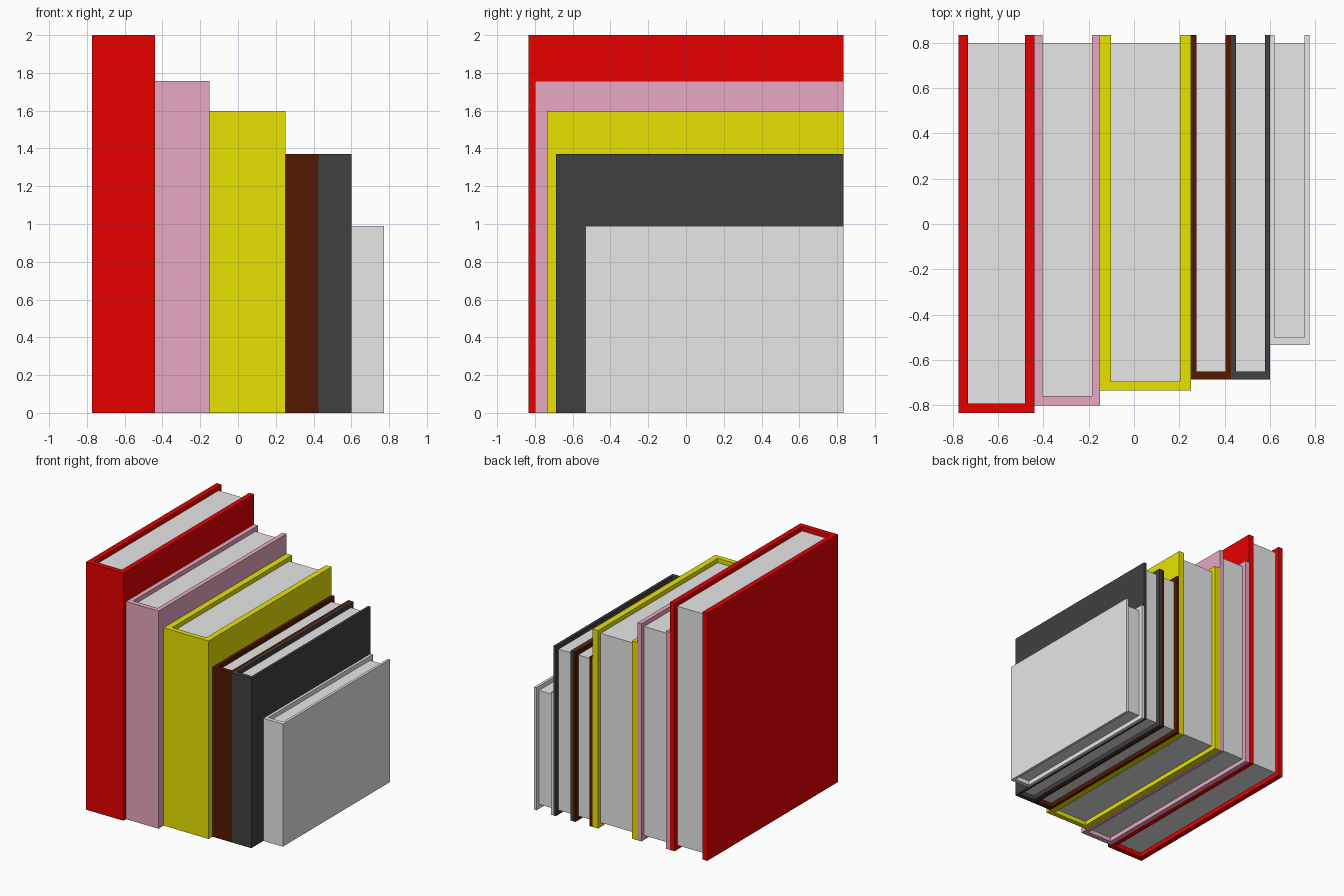
import bpy, bmesh

if "Cube" in bpy.data.objects:
    bpy.data.objects.remove(bpy.data.objects["Cube"])

def material(name, rgb):
    m = bpy.data.materials.new(name)
    m.diffuse_color = (*rgb, 1)
    m.use_nodes = True
    m.node_tree.nodes["Principled BSDF"].inputs["Base Color"].default_value = m.diffuse_color
    return m

def make_object(name, bm, mat):
    bmesh.ops.recalc_face_normals(bm, faces=bm.faces)
    mesh = bpy.data.meshes.new(name)
    bm.to_mesh(mesh)
    bm.free()
    mesh.materials.append(mat)
    bpy.context.collection.objects.link(bpy.data.objects.new(name, mesh))

def extrude_outline(name, points, z0, z1, mat):
    """Extrude a plan outline (x, y) from z0 up to z1."""
    bm = bmesh.new()
    face = bm.faces.new([bm.verts.new((x, y, z0)) for x, y in points])
    # keep the bottom cap: duplicate it before extruding upward
    ext = bmesh.ops.extrude_face_region(bm, geom=[face], use_keep_orig=True)
    verts = [g for g in ext["geom"] if isinstance(g, bmesh.types.BMVert)]
    bmesh.ops.translate(bm, verts=verts, vec=(0, 0, z1 - z0))
    make_object(name, bm, mat)

paper = material("paper_grey", (0.8, 0.8, 0.8))
BACK = 0.834      # open edge shared by all books
INSET = 0.035     # pages sit this far inside the cover edges

# name, x left, x right, spine y, height, board thickness, spine thickness, colour
books = [
    ("red", -0.774, -0.44, -0.834, 2.0, 0.042, 0.042, (0.8, 0.0, 0.0)),
    ("pink", -0.44, -0.15, -0.8, 1.757, 0.036, 0.04, (0.8, 0.397, 0.539)),
    ("yellow", -0.15, 0.252, -0.735, 1.598, 0.049, 0.04, (0.8, 0.776, 0.0)),
    ("brown", 0.252, 0.427, -0.687, 1.37, 0.024, 0.037, (0.087, 0.0097, 0.0)),
    ("charcoal", 0.427, 0.60, -0.687, 1.37, 0.022, 0.037, (0.052, 0.052, 0.052)),
    ("light_grey", 0.60, 0.774, -0.533, 0.99, 0.021, 0.033, None),
]

for name, x0, x1, y0, h, t, s, rgb in books:
    mat = material(name + "_cover", rgb) if rgb else paper
    # U-shaped cover: two boards and a spine
    a, b, c = x0 + t, x1 - t, y0 + s
    extrude_outline(name + "_book_cover",
                    [(x0, BACK), (x0, y0), (x1, y0), (x1, BACK),
                     (b, BACK), (b, c), (a, c), (a, BACK)], 0, h, mat)
    # Page block
    e = BACK - INSET
    extrude_outline(name + "_book_pages",
                    [(a, c), (b, c), (b, e), (a, e)], INSET, h - INSET, paper)
